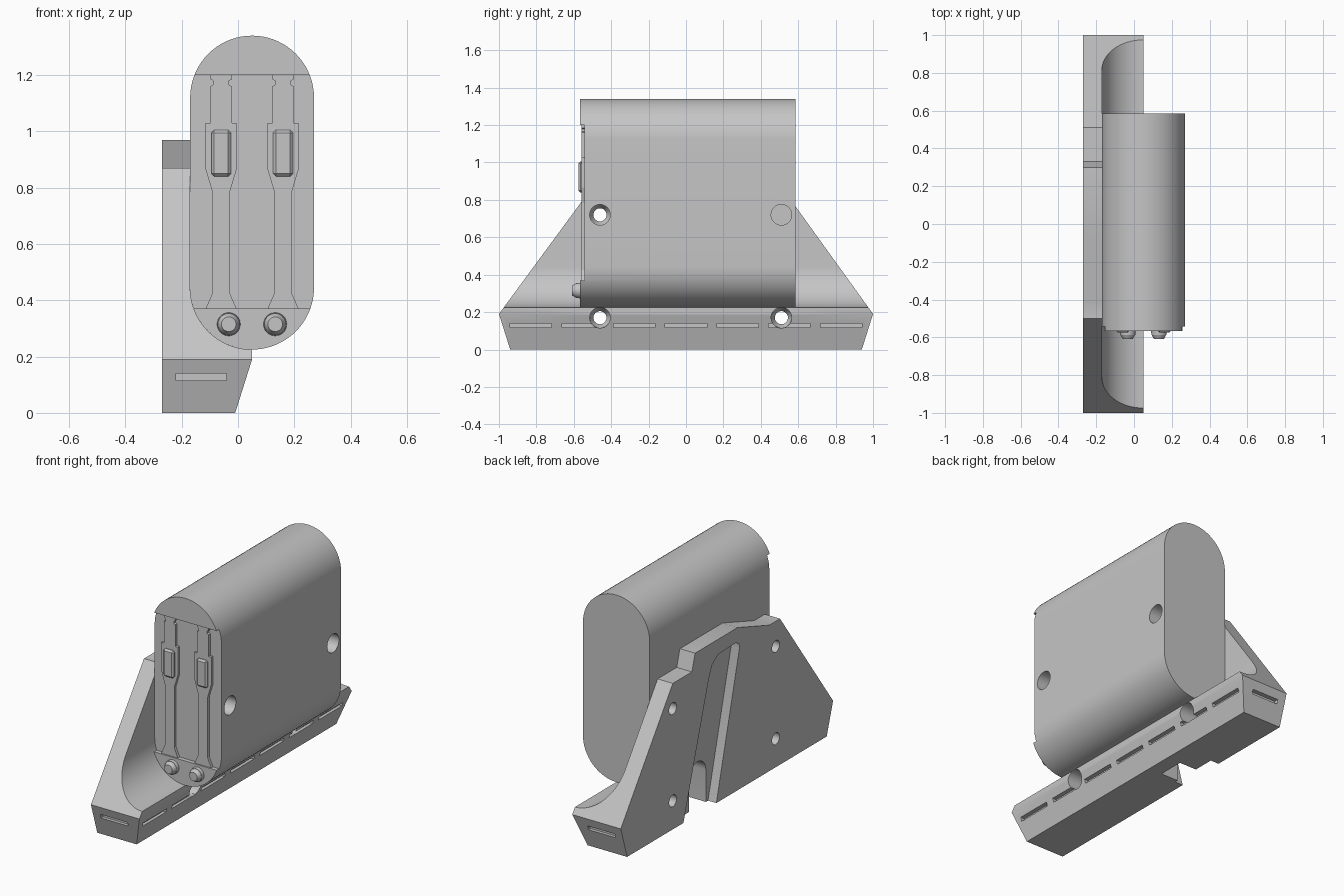
import bpy, bmesh, math
from mathutils import Vector, Matrix

cube = bpy.data.objects.get("Cube")
if cube:
    bpy.data.objects.remove(cube, do_unlink=True)

grey = bpy.data.materials.new("plain grey")
grey.use_nodes = True
COLOUR = (0.56, 0.56, 0.56, 1)
grey.diffuse_color = COLOUR
grey.node_tree.nodes["Principled BSDF"].inputs["Base Color"].default_value = COLOUR


def finish(name, bm):
    bmesh.ops.recalc_face_normals(bm, faces=bm.faces)
    mesh = bpy.data.meshes.new(name)
    bm.to_mesh(mesh)
    bm.free()
    mesh.materials.append(grey)
    obj = bpy.data.objects.new(name, mesh)
    bpy.context.collection.objects.link(obj)
    return obj


def prism(name, outline, axis, start, end):
    """Extrude an outline of (y, z) along x, or of (x, z) along y."""
    bm = bmesh.new()
    place = (lambda p: (start, *p)) if axis == "x" else (lambda p: (p[0], start, p[1]))
    face = bm.faces.new([bm.verts.new(place(p)) for p in outline])
    moved = bmesh.ops.extrude_face_region(bm, geom=[face])["geom"]
    step = Vector((end - start, 0, 0) if axis == "x" else (0, end - start, 0))
    bmesh.ops.translate(bm, vec=step, verts=[v for v in moved if isinstance(v, bmesh.types.BMVert)])
    return finish(name, bm)


def box(name, x, y, z):
    return prism(name, [(y[0], z[0]), (y[1], z[0]), (y[1], z[1]), (y[0], z[1])], "x", *x)


def cone(name, axis, start, end, r1, r2, a, b):
    """Round part along x at (y, z) = (a, b), or along y at (x, z) = (a, b)."""
    bm = bmesh.new()
    mid = (start + end) / 2
    if axis == "x":
        turn, pos = Matrix.Rotation(math.pi / 2, 4, "Y"), (mid, a, b)
    else:
        turn, pos = Matrix.Rotation(-math.pi / 2, 4, "X"), (a, mid, b)
    bmesh.ops.create_cone(bm, cap_ends=True, segments=32, radius1=r1, radius2=r2,
                          depth=end - start, matrix=Matrix.Translation(pos) @ turn)
    return finish(name, bm)


def activate(obj):
    bpy.ops.object.select_all(action="DESELECT")
    obj.select_set(True)
    bpy.context.view_layer.objects.active = obj


def combine(obj, tool, operation="DIFFERENCE"):
    mod = obj.modifiers.new("cut", "BOOLEAN")
    mod.operation, mod.solver, mod.object = operation, "EXACT", tool
    activate(obj)
    bpy.ops.object.modifier_apply(modifier=mod.name)
    bpy.data.objects.remove(tool, do_unlink=True)


def smooth(obj):
    activate(obj)
    bpy.ops.object.shade_smooth_by_angle(angle=math.radians(25))


def arc(cx, cz, r, a0, a1, n):
    return [(cx + r * math.cos(math.radians(a0 + (a1 - a0) * i / n)),
             cz + r * math.sin(math.radians(a0 + (a1 - a0) * i / n))) for i in range(n + 1)]


# Main dimensions
CX, R, LOW, HIGH = 0.05, 0.22, 0.445, 1.12
FRONT, BACK, PANEL = -0.567, 0.585, -0.542
HOLES = (-0.46, 0.51)

# Case: long capsule with a recessed front panel
case = prism("case", arc(CX, HIGH, R, 0, 180, 36) + arc(CX, LOW, R, 180, 360, 36), "y", FRONT, BACK)
combine(case, box("recess", (-0.5, 0.5), (-0.8, PANEL), (0.37, 1.2)))
for y in HOLES:
    combine(case, cone("bore", "x", -0.4, 0.4, 0.055, 0.055, y, 0.72))
smooth(case)

# Front latches: symmetric stepped strips, half width by height
LATCH = [(0.055, 0.37), (0.031, 0.425), (0.031, 0.785), (0.055, 0.865), (0.055, 1.03),
         (0.038, 1.03), (0.038, 1.16), (0.028, 1.165), (0.028, 1.18), (0.038, 1.185), (0.038, 1.2)]
for side, x in (("right", -0.06), ("left", 0.16)):
    outline = [(x + w, z) for w, z in LATCH] + [(x - w, z) for w, z in reversed(LATCH)]
    prism(side + "_latch", outline, "y", PANEL + 0.01, -0.559)
    tab = box(side + "_latch_tab", (x - 0.035, x + 0.035), (-0.575, -0.55), (0.84, 1.005))
    bevel = tab.modifiers.new("bevel", "BEVEL")
    bevel.width, bevel.segments = 0.01, 1

# Front knobs below the latches
for side, x in (("right", -0.033), ("left", 0.132)):
    smooth(cone(side + "_knob_base", "y", -0.588, FRONT + 0.01, 0.04, 0.042, x, 0.315))
    smooth(cone(side + "_knob_tip", "y", -0.61, -0.588, 0.026, 0.038, x, 0.315))

# Bracket: cradle cross-section trimmed by the side outline
section = [(-0.27, 0), (-0.01, 0), (0.05, 0.19)] + arc(CX, LOW, R, 270, 180, 24)
section += [(-0.17, 1), (-0.27, 1)]
bracket = prism("bracket", section, "y", -1.1, 1.1)
side_outline = [(-0.94, 0), (0.94, 0), (1, 0.19), (0.51, 0.87), (0.33, 0.87), (0.3, 0.97),
                (-0.1, 0.97), (-0.4, 0.87), (-0.5, 0.87), (-1, 0.19)]
combine(bracket, prism("trim", side_outline, "x", -0.4, 0.3), "INTERSECT")

# Slanted channel in the bracket's outer face, with an arched pocket at its foot
channel = [(0.416, -0.02), (0.17, 0.77), (0.14, 0.84), (0.08, 0.88), (-0.08, 0.885),
           (-0.115, 0.87), (-0.118, 0.84), (0.105, -0.02)]
combine(bracket, prism("channel", channel, "x", -0.4, -0.215))
arch = [(0.12, -0.02)] + [(0.28, -0.02)] + arc(0.2, 0.19, 0.08, 0, 180, 16)
combine(bracket, prism("arch", arch, "x", -0.4, -0.1))

# Countersunk screw holes
for y in HOLES:
    for z in (0.17, 0.72):
        combine(bracket, cone("screw", "x", -0.4, 0.2, 0.035, 0.035, y, z))
        combine(bracket, cone("sink", "x", -0.21, -0.17, 0.035, 0.055, y, z))
    combine(bracket, cone("access", "x", -0.171, 0.2, 0.055, 0.055, y, 0.17))

# Label slots along the sloping edge and on both ends
for i in range(-3, 4):
    y = i * 0.2765
    combine(bracket, box("slot", (0.008, 0.2), (y - 0.111, y + 0.111), (0.117, 0.14)))
for s in (-1, 1):
    ends = sorted((s * 0.957, s * 1.1))
    combine(bracket, box("end_slot", (-0.22, -0.04), ends, (0.115, 0.14)))
smooth(bracket)
